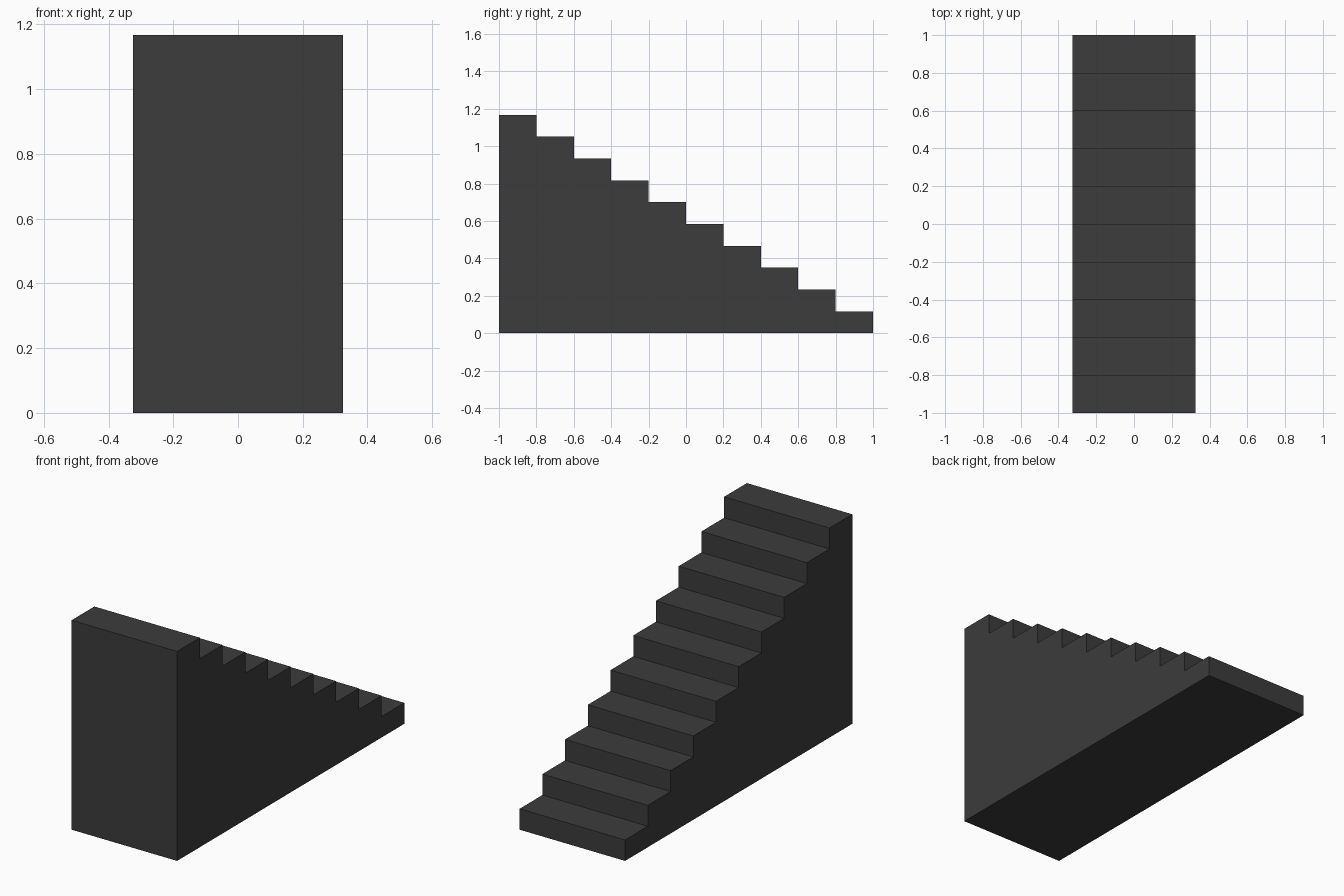
import bpy
import bmesh

STEPS = 10
LENGTH = 2.0
HEIGHT = 1.167
WIDTH = 0.65

cube = bpy.data.objects.get("Cube")
if cube:
    bpy.data.objects.remove(cube, do_unlink=True)

# Dark grey material
grey = bpy.data.materials.new("dark_grey")
grey.use_nodes = True
colour = (0.045, 0.045, 0.045, 1.0)
grey.diffuse_color = colour
grey.node_tree.nodes["Principled BSDF"].inputs["Base Color"].default_value = colour

# Side profile: base line, then treads and risers climbing towards the front
run, rise = LENGTH / STEPS, HEIGHT / STEPS
profile = [(-LENGTH / 2, 0.0), (LENGTH / 2, 0.0)]
for i in range(STEPS):
    y = LENGTH / 2 - i * run
    z = (i + 1) * rise
    profile += [(y, z), (y - run, z)]

# Solid staircase: the profile extruded across the width
bm = bmesh.new()
side = bm.faces.new([bm.verts.new((-WIDTH / 2, y, z)) for y, z in profile])
extruded = bmesh.ops.extrude_face_region(bm, geom=[side], use_keep_orig=True)
moved = [g for g in extruded["geom"] if isinstance(g, bmesh.types.BMVert)]
bmesh.ops.translate(bm, verts=moved, vec=(WIDTH, 0, 0))
bmesh.ops.recalc_face_normals(bm, faces=bm.faces)

mesh = bpy.data.meshes.new("staircase")
bm.to_mesh(mesh)
bm.free()
mesh.materials.append(grey)
staircase = bpy.data.objects.new("staircase", mesh)
bpy.context.collection.objects.link(staircase)
